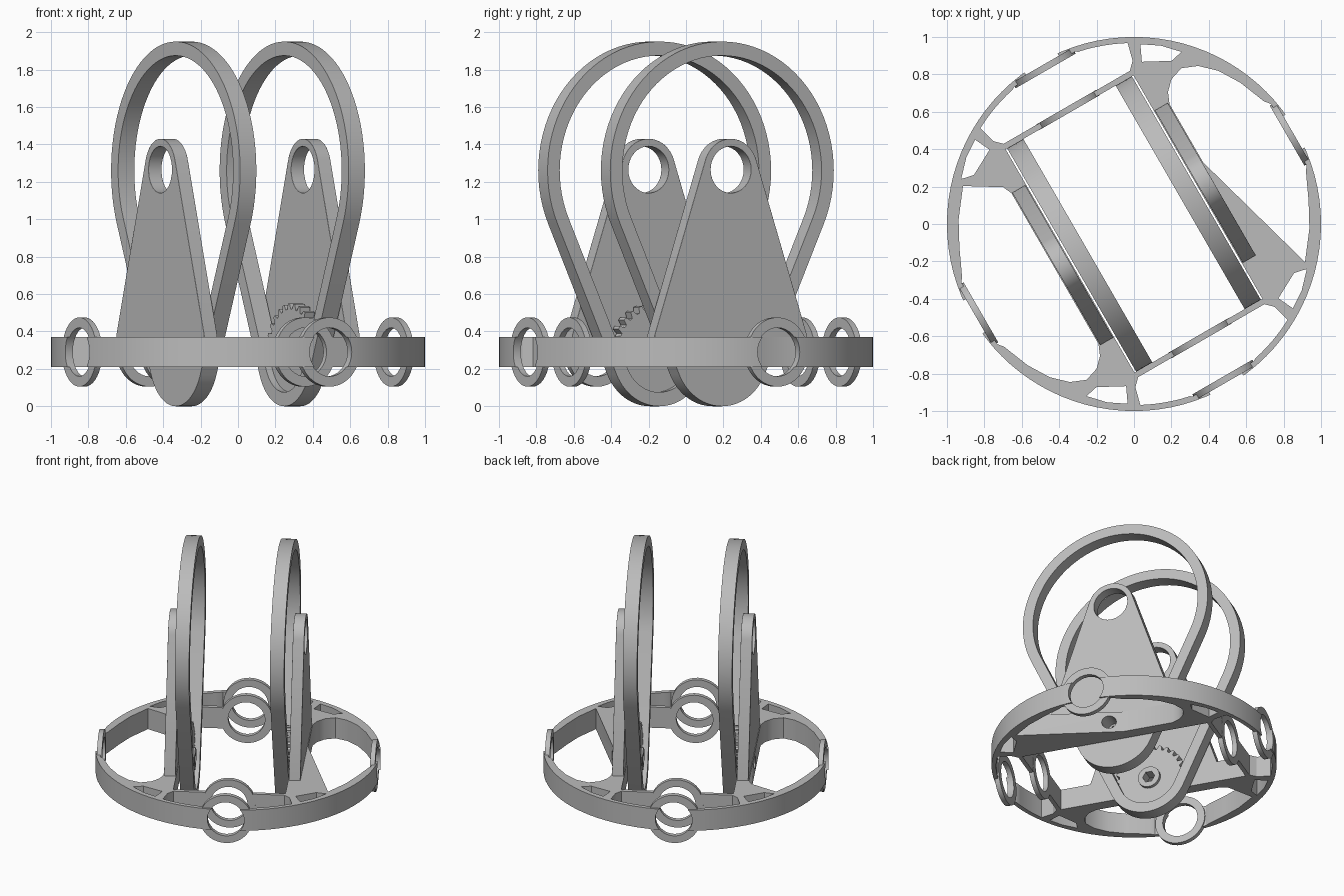
import bpy, bmesh
from math import sin, cos, asin, pi, radians
from mathutils import Matrix

if "Cube" in bpy.data.objects:
    bpy.data.objects.remove(bpy.data.objects["Cube"], do_unlink=True)

grey = bpy.data.materials.new("plain_grey")
grey.use_nodes = True
COLOR = (0.5, 0.5, 0.5, 1)
grey.diffuse_color = COLOR
grey.node_tree.nodes["Principled BSDF"].inputs["Base Color"].default_value = COLOR

TURN = Matrix.Rotation(radians(30), 4, "Z")   # the whole frame is turned on its stand
PIVOT = 0.29                                  # height of the ring centre line


def arc(r, start=0, end=360, n=48, cx=0, cy=0):
    full = end - start == 360
    steps = n if full else n + 1
    return [(cx + r * cos(radians(start + (end - start) * i / n)),
             cy + r * sin(radians(start + (end - start) * i / n))) for i in range(steps)]


def teardrop(big_z, big_r, small_z, small_r):
    lean = asin((big_r - small_r) / (big_z - small_z)) * 180 / pi
    return (arc(big_r, -lean, 180 + lean, 56, 0, big_z)
            + arc(small_r, 180 + lean, 360 - lean, 28, 0, small_z))


def prism(name, outlines, lo, hi, axis="Z", bevel=0):
    """Extrude flat outlines (first is the rim, others are holes) along an axis."""
    curve = bpy.data.curves.new(name, "CURVE")
    curve.dimensions = "2D"
    curve.fill_mode = "BOTH"
    curve.extrude = (hi - lo) / 2
    for pts in outlines:
        spline = curve.splines.new("POLY")
        spline.points.add(len(pts) - 1)
        for p, (a, b) in zip(spline.points, pts):
            p.co = (a, b, 0, 1)
        spline.use_cyclic_u = True
    temp = bpy.data.objects.new(name + "_outline", curve)
    bpy.context.scene.collection.objects.link(temp)
    graph = bpy.context.evaluated_depsgraph_get()
    mesh = bpy.data.meshes.new_from_object(temp.evaluated_get(graph))
    bpy.data.objects.remove(temp, do_unlink=True)
    bpy.data.curves.remove(curve)
    bm = bmesh.new()
    bm.from_mesh(mesh)
    bmesh.ops.remove_doubles(bm, verts=bm.verts, dist=0.0001)
    mid = (lo + hi) / 2
    for v in bm.verts:
        a, b, c = v.co.x, v.co.y, v.co.z + mid
        v.co = {"X": (c, a, b), "Y": (a, c, b), "Z": (a, b, c)}[axis]
    bmesh.ops.recalc_face_normals(bm, faces=bm.faces)
    bm.to_mesh(mesh)
    bm.free()
    mesh.name = name
    obj = bpy.data.objects.new(name, mesh)
    bpy.context.scene.collection.objects.link(obj)
    obj.matrix_world = TURN
    finish(mesh)
    if bevel:
        mod = obj.modifiers.new("soft_edges", "BEVEL")
        mod.width = bevel
        mod.segments = 2
        mod.limit_method = "ANGLE"
        mod.angle_limit = radians(50)
    return obj


def finish(mesh):
    mesh.materials.clear()
    mesh.materials.append(grey)
    for p in mesh.polygons:
        p.use_smooth = True
        p.material_index = 0
    mesh.set_sharp_from_angle(angle=radians(30))


def cut(obj, cutters):
    for c in cutters:
        c.hide_render = True
        mod = obj.modifiers.new("cut", "BOOLEAN")
        mod.operation = "DIFFERENCE"
        mod.solver = "EXACT"
        mod.object = c
    bpy.context.view_layer.update()
    graph = bpy.context.evaluated_depsgraph_get()
    mesh = bpy.data.meshes.new_from_object(obj.evaluated_get(graph))
    obj.modifiers.clear()
    obj.data = mesh
    finish(mesh)
    for c in cutters:
        bpy.data.objects.remove(c, do_unlink=True)


def mirrored(pts, sx, sy):
    return [(x * sx, y * sy) for x, y in pts]


# Base frame: one flat sheet with openings
centre_gap = [(-.395, -.69), (.395, -.69), (.395, .69), (-.395, .69)]
side_gap = [(-.485, .47), (-.507, .52), (-.69, .633), (-.80, .49), (-.87, .36), (-.935, .22),
            (-.955, .19), (-.955, -.19), (-.93, -.22), (-.87, -.37), (-.80, -.484),
            (-.72, -.56), (-.636, -.595), (-.56, -.57), (-.51, -.52), (-.485, -.46)]
braced_gap = [(.485, .1)] + mirrored(side_gap[2:], -1, -1)
end_gap = ([(-.39, .72), (.39, .72), (.43, .76)] + arc(.968, 62, 78, 6)
           + [(.19, .955), (-.19, .955)] + arc(.968, 102, 118, 6) + [(-.43, .76)])
corner_gap = [(.51, .815), (.47, .73), (.61, .655), (.68, .67), (.60, .755)]
openings = [centre_gap, side_gap, braced_gap, end_gap, mirrored(end_gap, 1, -1)]
openings += [mirrored(corner_gap, sx, sy) for sx in (1, -1) for sy in (1, -1)]
frame = prism("base_frame", [arc(1, n=96)] + openings, .21, .37)

# Round holes through the band, the cross bars and the pivots
hole = arc(.13, n=32, cy=PIVOT)
cutters = [prism("pivot_cutter", [arc(.05, n=24, cy=PIVOT)], -.7, .7, "X")]
for s in (-1, 1):
    lo, hi = sorted((.8 * s, 1.1 * s))
    cutters.append(prism("side_cutter", [hole], lo, hi, "X"))
    lo, hi = sorted((.65 * s, 1.1 * s))
    cutters.append(prism("end_cutter", [hole], lo, hi, "Y"))
cut(frame, cutters)

# Collars around the round holes
collar = [arc(.185, n=40, cy=PIVOT), hole]
for s, side in ((1, "left"), (-1, "right")):
    for name, near, far, axis in (("side_collar", .945, .98, "X"),
                                  ("end_collar", .945, .98, "Y"),
                                  ("cross_bar_collar", .688, .722, "Y")):
        lo, hi = sorted((near * s, far * s))
        prism(f"{name}_{side}", collar, lo, hi, axis)

# Upright plates, hoops and gears
plate = [(-.47, .34), (.47, .34), (.47, .38)] + arc(.165, 18.3, 161.7, 24, 0, 1.265) + [(-.47, .38)]
hoop = [teardrop(1.26, .69, .29, .29), teardrop(1.26, .615, .29, .215)]
TEETH = 28
gear = []
for i in range(TEETH):
    for step, r in ((0, .23), (.3, .23), (.5, .26), (.8, .26)):
        t = 2 * pi * (i + step) / TEETH
        gear.append((r * cos(t), PIVOT + r * sin(t)))
hexagon = arc(.045, n=6, cy=PIVOT)
for s, side in ((1, "left"), (-1, "right")):
    for name, outline, near, far, bevel in (
            ("upright_plate", [plate, arc(.125, n=32, cy=1.265)], .40, .48, .012),
            ("hoop", hoop, .285, .385, 0),
            ("gear", [gear, hexagon], .325, .385, 0),
            ("gear_hub", [arc(.08, n=32, cy=PIVOT), hexagon], .30, .326, 0)):
        lo, hi = sorted((near * s, far * s))
        prism(f"{name}_{side}", outline, lo, hi, "X", bevel)
